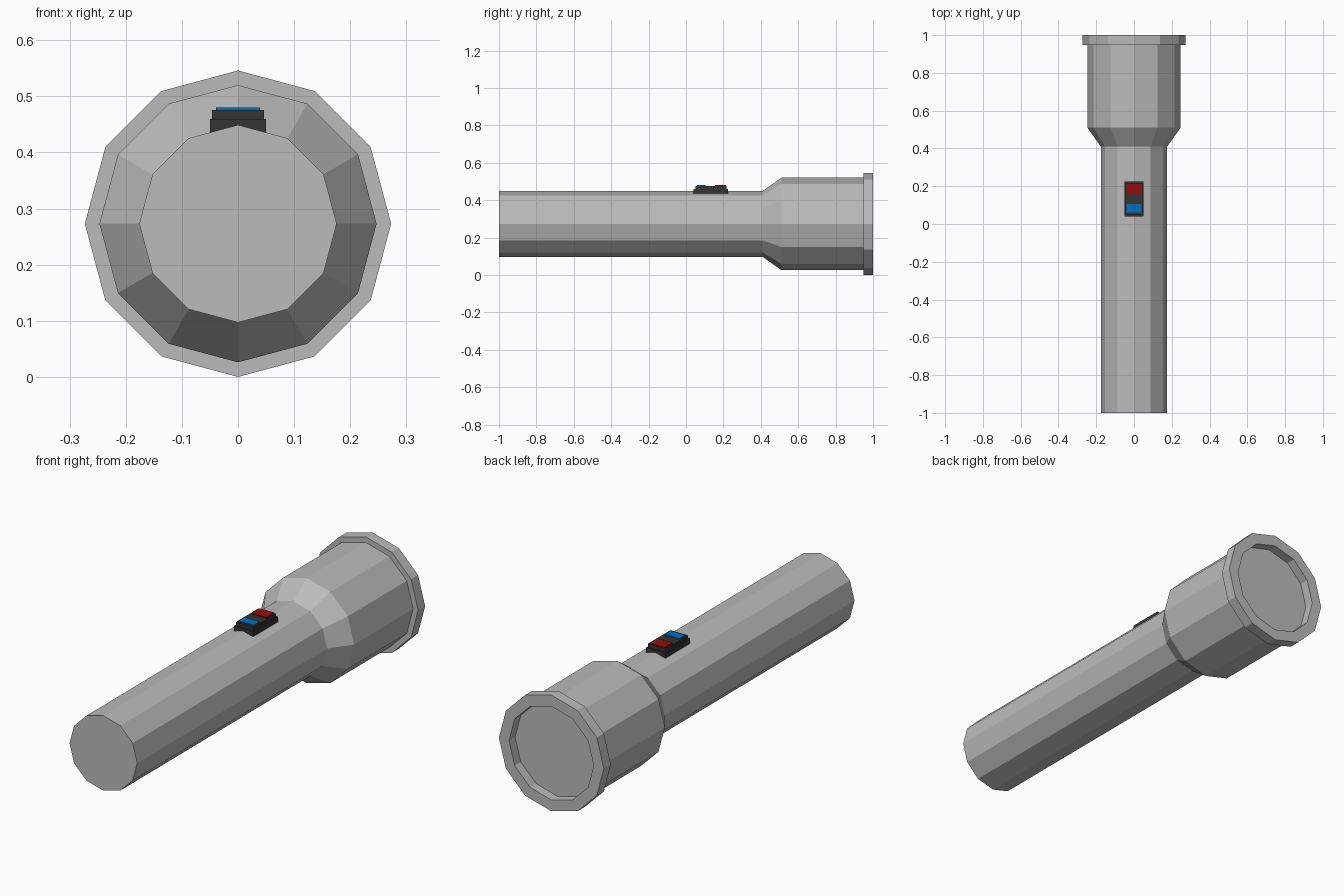
import bpy, bmesh, math

cube = bpy.data.objects.get("Cube")
if cube:
    bpy.data.objects.remove(cube, do_unlink=True)

SIDES = 12
AXIS_Z = 0.273


def material(name, rgb):
    m = bpy.data.materials.new(name)
    m.use_nodes = True
    colour = (*rgb, 1)
    m.diffuse_color = colour
    m.node_tree.nodes["Principled BSDF"].inputs["Base Color"].default_value = colour
    return m


grey = material("grey metal", (0.5, 0.5, 0.5))
black = material("dark plastic", (0.035, 0.035, 0.035))
red = material("red", (0.3, 0.004, 0.005))
blue = material("blue", (0.0, 0.16, 0.55))


def finish(name, bm, mat):
    bmesh.ops.recalc_face_normals(bm, faces=bm.faces)
    mesh = bpy.data.meshes.new(name)
    bm.to_mesh(mesh)
    bm.free()
    mesh.materials.append(mat)
    obj = bpy.data.objects.new(name, mesh)
    bpy.context.collection.objects.link(obj)
    return obj


def turned(name, profile, mat):
    """Closed faceted solid around the y axis from (y, radius) pairs."""
    bm = bmesh.new()
    rings = []
    for y, r in profile:
        angles = [math.tau * i / SIDES for i in range(SIDES)]
        rings.append([bm.verts.new((r * math.sin(a), y, AXIS_Z + r * math.cos(a)))
                      for a in angles])
    for a, b in zip(rings, rings[1:]):
        for i in range(SIDES):
            j = (i + 1) % SIDES
            bm.faces.new((a[i], a[j], b[j], b[i]))
    bm.faces.new(rings[0])
    bm.faces.new(rings[-1])
    return finish(name, bm, mat)


def block(name, half_x, y0, y1, z0, z1, mat):
    bm = bmesh.new()
    bmesh.ops.create_cube(bm, size=1)
    for v in bm.verts:
        v.co.x *= 2 * half_x
        v.co.y = y1 if v.co.y > 0 else y0
        v.co.z = z1 if v.co.z > 0 else z0
    return finish(name, bm, mat)


# Handle, flared head, rim and recessed lens in one turned shell
turned("torch_body", [(-1, 0.176), (0.41, 0.176), (0.51, 0.247), (0.948, 0.247),
                      (0.948, 0.273), (1, 0.273), (1, 0.22), (0.955, 0.22)], grey)

# Stepped switch with two coloured buttons
block("switch_base", 0.05, 0.04, 0.225, 0.43, 0.46, black)
block("switch_top", 0.046, 0.05, 0.217, 0.46, 0.476, black)
block("blue_button", 0.039, 0.06, 0.105, 0.475, 0.48, blue)
block("red_button", 0.039, 0.155, 0.215, 0.475, 0.48, red)
